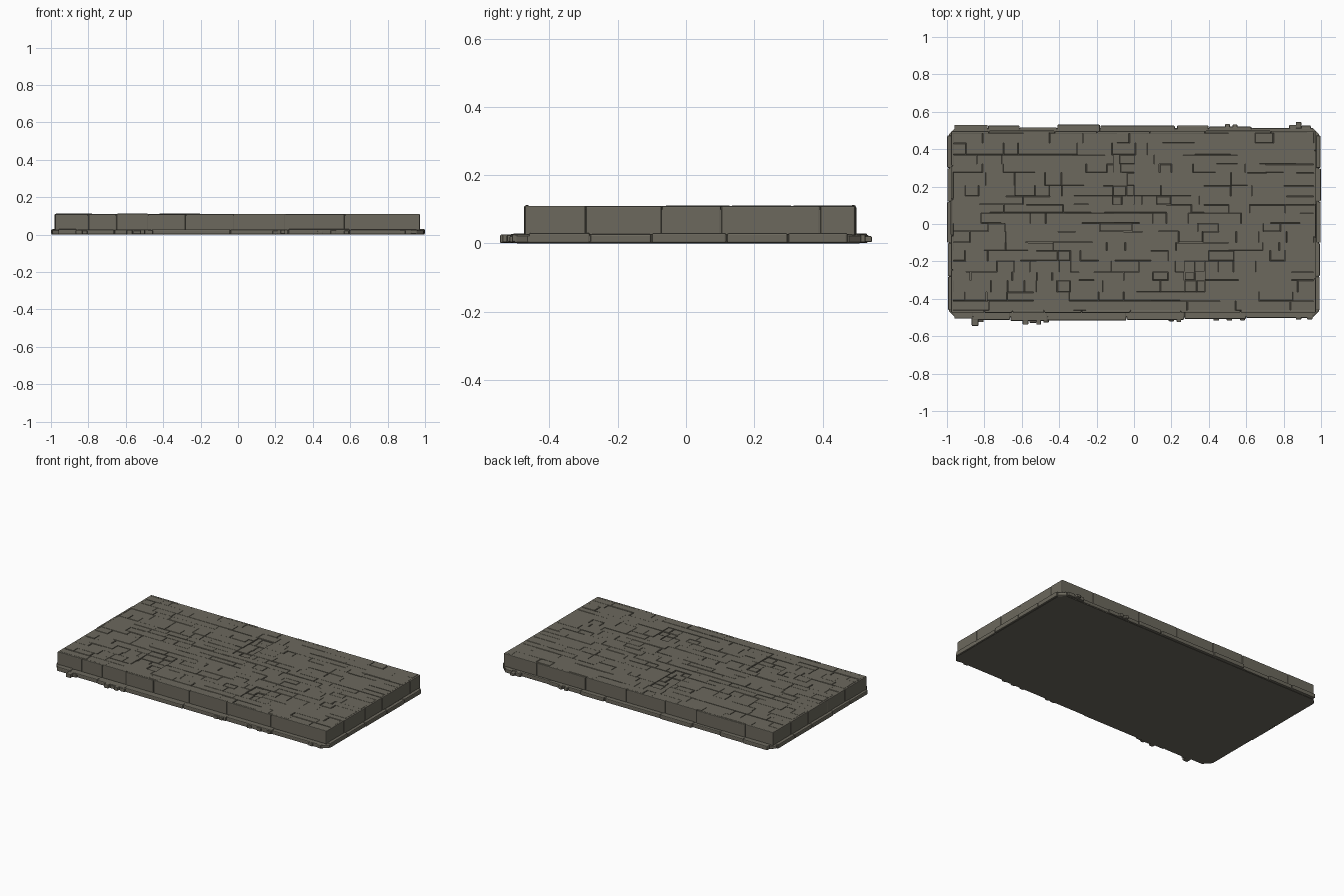
import bpy, bmesh, random

if "Cube" in bpy.data.objects:
    bpy.data.objects.remove(bpy.data.objects["Cube"])

random.seed(7)
R = random.uniform

stone = bpy.data.materials.new("weathered_grey_stone")
stone.diffuse_color = (0.150, 0.140, 0.110, 1)
stone.use_nodes = True
stone.node_tree.nodes["Principled BSDF"].inputs["Base Color"].default_value = stone.diffuse_color


def finish(bm, name):
    bmesh.ops.recalc_face_normals(bm, faces=bm.faces)
    me = bpy.data.meshes.new(name)
    bm.to_mesh(me)
    bm.free()
    me.materials.append(stone)
    ob = bpy.data.objects.new(name, me)
    bpy.context.collection.objects.link(ob)
    return ob


def box(bm, x0, x1, y0, y1, z0, z1, bevel=0.003):
    """Block with softly worn edges."""
    t = bmesh.new()
    bmesh.ops.create_cube(t, size=1)
    for v in t.verts:
        v.co = ((x0 + x1) / 2 + v.co.x * (x1 - x0),
                (y0 + y1) / 2 + v.co.y * (y1 - y0),
                (z0 + z1) / 2 + v.co.z * (z1 - z0))
    bmesh.ops.bevel(t, geom=t.edges[:], offset=bevel, segments=2, profile=0.5, affect='EDGES')
    me = bpy.data.meshes.new("tmp")
    t.to_mesh(me)
    t.free()
    bm.from_mesh(me)
    bpy.data.meshes.remove(me)


def slab_stone(bm, x0, x1, y0, y1, z, gaps):
    """Paving stone; gaps = which of left, right, front, back joints are open."""
    g, b, zb = 0.0018, 0.002, 0.0985
    rings = []
    for zz, k in ((zb, g), (z - b, g), (z, g + b)):
        l, r, f, k2 = [k if o else 0 for o in gaps]
        rings.append([bm.verts.new((x, y, zz)) for x, y in
                      ((x0 + l, y0 + f), (x1 - r, y0 + f), (x1 - r, y1 - k2), (x0 + l, y1 - k2))])
    for lo, hi in zip(rings, rings[1:]):
        for i in range(4):
            j = (i + 1) % 4
            bm.faces.new((lo[i], lo[j], hi[j], hi[i]))
    bm.faces.new(rings[-1])


def cuts(a, b, lo, hi):
    """Random split positions from a to b."""
    out = [a]
    while b - out[-1] > hi:
        out.append(out[-1] + R(lo, hi))
    if b - out[-1] < lo * 0.5 and len(out) > 1:
        out.pop()
    return out + [b]


# core: one lofted solid, stepped from plinth to slab
bm = bmesh.new()
levels = [(0.000, -0.985, 0.985, -0.495, 0.508, 0.035),
          (0.004, -0.990, 0.990, -0.500, 0.513, 0.035),
          (0.022, -0.990, 0.990, -0.500, 0.513, 0.035),
          (0.026, -0.985, 0.985, -0.495, 0.508, 0.035),
          (0.026, -0.974, 0.970, -0.470, 0.493, 0.012),
          (0.099, -0.974, 0.970, -0.470, 0.493, 0.012)]
rings = []
for z, x0, x1, y0, y1, c in levels:
    pts = [(x0 + c, y0), (x1 - c, y0), (x1, y0 + c), (x1, y1 - c),
           (x1 - c, y1), (x0 + c, y1), (x0, y1 - c), (x0, y0 + c)]
    rings.append([bm.verts.new((x, y, z)) for x, y in pts])
for lo, hi in zip(rings, rings[1:]):
    for i in range(8):
        j = (i + 1) % 8
        bm.faces.new((lo[i], lo[j], hi[j], hi[i]))
bm.faces.new(rings[0])
bm.faces.new(rings[-1])
finish(bm, "platform_core")

# paving: irregular rows, a few sunken patches (x0, x1, y0, y1)
patches = [(-0.11, 0.0, 0.10, 0.36), (-0.52, -0.34, -0.37, -0.14), (0.27, 0.38, -0.34, -0.22)]
bm = bmesh.new()
rows = cuts(-0.464, 0.488, 0.042, 0.075)
for y0, y1 in zip(rows, rows[1:]):
    cols = cuts(-0.968, 0.964, 0.06, 0.20)
    ym = (y0 + y1) / 2
    for p in patches:
        if p[2] < ym < p[3]:
            cols = [c for c in cols if not (p[0] - 0.03 < c < p[1] + 0.03)]
            cols += [p[0], p[0] + (p[1] - p[0]) * R(0.3, 0.7), p[1]]
    cols.sort()
    for x0, x1 in zip(cols, cols[1:]):
        xm = (x0 + x1) / 2
        sunk = any(p[0] < xm < p[1] and p[2] < ym < p[3] for p in patches)
        z = R(0.1035, 0.109) if sunk else R(0.1088, 0.1102)
        odds = 0.6 if sunk else 0.28
        slab_stone(bm, x0, x1, y0, y1, z, [random.random() < odds for _ in range(4)])
finish(bm, "paving_stones")

# slab side facing: tall edge blocks on all four sides
bm = bmesh.new()
T = 0.014
front = [-0.978, -0.80, -0.65, -0.48, -0.28, -0.02, 0.25, 0.57, 0.972]
back = cuts(-0.978, 0.972, 0.18, 0.36)
for xs, y, s in ((front, -0.475, 1), (back, 0.498, -1)):
    for a, b in zip(xs, xs[1:]):
        o = y + s * R(-0.001, 0.002)
        box(bm, a + 0.001, b - 0.001, min(o, o + s * T), max(o, o + s * T),
            0.024, R(0.109, 0.112), 0.004)
for x, s in ((-0.979, 1), (0.974, -1)):
    ys = cuts(-0.473, 0.496, 0.16, 0.3)
    for a, b in zip(ys, ys[1:]):
        o = x + s * R(-0.001, 0.002)
        box(bm, min(o, o + s * T), max(o, o + s * T), a + 0.001, b - 0.001,
            0.024, R(0.109, 0.111), 0.004)
finish(bm, "slab_edge_blocks")

# plinth course: low stones around the foot, (x0, x1, outer y)
bm = bmesh.new()
back = [(-0.96, -0.78, 0.530), (-0.78, -0.61, 0.526), (-0.61, -0.41, 0.517), (-0.41, -0.18, 0.531),
        (-0.18, 0.22, 0.526), (0.23, 0.40, 0.527), (0.40, 0.63, 0.520), (0.63, 0.96, 0.513)]
front = [(-0.96, -0.86, -0.506), (-0.86, -0.66, -0.513), (-0.66, -0.46, -0.518), (-0.46, -0.04, -0.516),
         (-0.04, 0.27, -0.512), (0.27, 0.60, -0.508), (0.60, 0.96, -0.502)]
for a, b, y in back:
    box(bm, a, b - 0.002, 0.49, y, 0.001, R(0.026, 0.030), 0.005)
for a, b, y in front:
    box(bm, a, b - 0.002, y, -0.468, 0.001, R(0.026, 0.030), 0.005)
for x, s in ((-0.997, 1), (0.996, -1)):
    ys = [-0.46, -0.28, -0.10, 0.12, 0.30, 0.475]
    for a, b in zip(ys, ys[1:]):
        o = x + s * R(-0.003, 0.003)
        box(bm, min(o, o + s * 0.024), max(o, o + s * 0.024), a, b - 0.002,
            0.001, R(0.027, 0.031), 0.005)
finish(bm, "plinth_stones")

# loose rubble pushed out from the plinth: (x, outer y, width)
bm = bmesh.new()
for x, y, w in [(-0.85, -0.545, 0.035), (-0.82, -0.525, 0.03), (-0.58, -0.538, 0.03), (-0.54, -0.528, 0.04),
                (-0.51, -0.538, 0.025), (-0.47, -0.526, 0.03), (0.20, -0.52, 0.03), (0.24, -0.524, 0.025),
                (0.44, -0.517, 0.03), (0.51, -0.516, 0.03), (0.58, -0.517, 0.025), (0.88, -0.51, 0.03),
                (0.94, -0.51, 0.03), (0.88, 0.545, 0.03), (0.85, 0.53, 0.04), (0.50, 0.535, 0.025),
                (0.54, 0.532, 0.025), (0.92, 0.526, 0.05)]:
    inner = -0.495 if y < 0 else 0.505
    box(bm, x - w / 2, x + w / 2, min(y, inner), max(y, inner), R(0.001, 0.006), R(0.02, 0.027), 0.004)
finish(bm, "loose_rubble")
